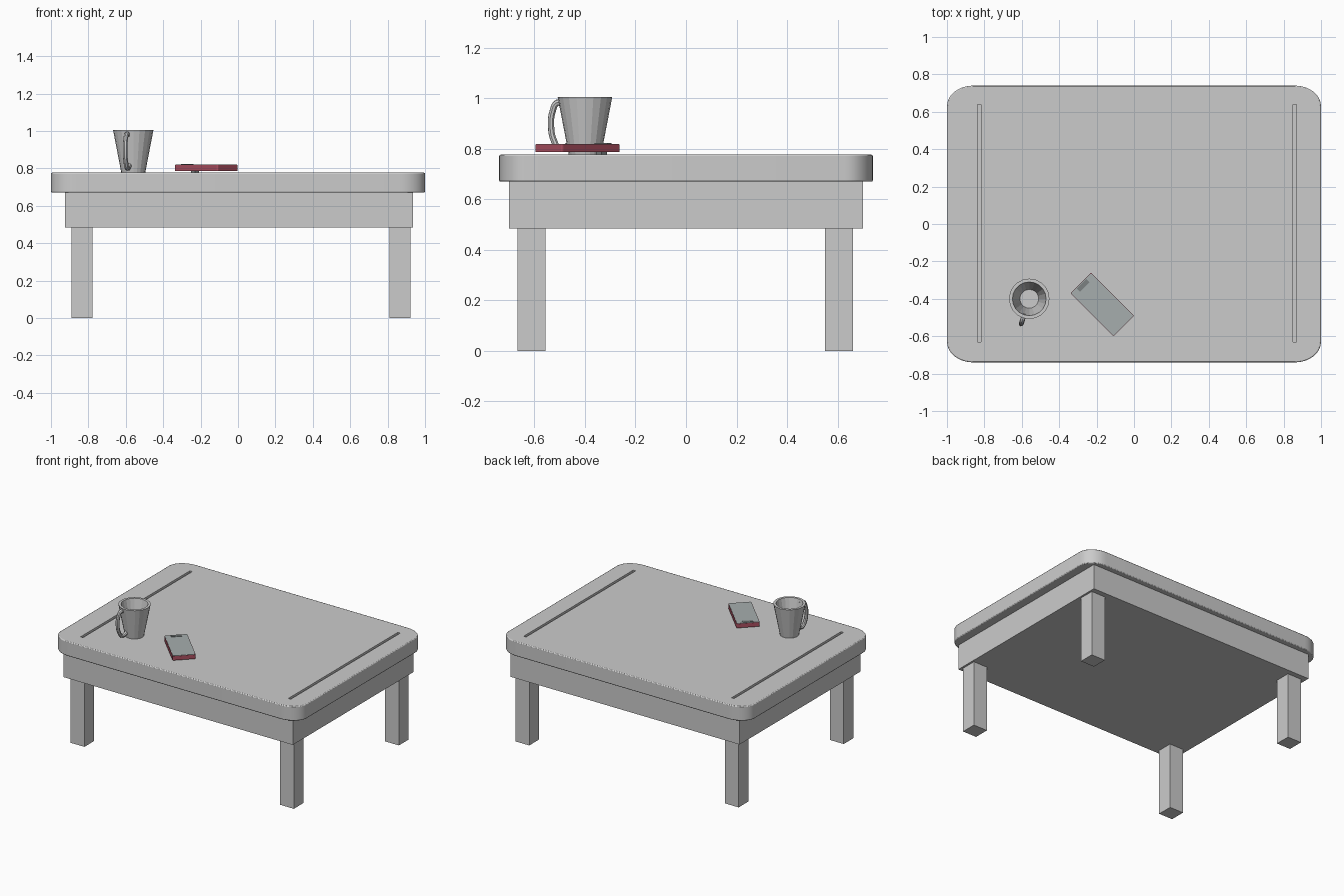
import bpy, bmesh, math
from mathutils import Vector, Matrix

if "Cube" in bpy.data.objects:
    bpy.data.objects.remove(bpy.data.objects["Cube"])


def material(name, rgb):
    m = bpy.data.materials.new(name)
    m.diffuse_color = (*rgb, 1)
    m.use_nodes = True
    m.node_tree.nodes["Principled BSDF"].inputs["Base Color"].default_value = m.diffuse_color
    return m


def add_object(name, bm, mat=None):
    bmesh.ops.recalc_face_normals(bm, faces=bm.faces)
    me = bpy.data.meshes.new(name)
    bm.to_mesh(me)
    bm.free()
    ob = bpy.data.objects.new(name, me)
    bpy.context.collection.objects.link(ob)
    if mat:
        me.materials.append(mat)
    return ob


def box(name, x0, x1, y0, y1, z0, z1, mat=None):
    bm = bmesh.new()
    bmesh.ops.create_cube(bm, size=1)
    bmesh.ops.scale(bm, vec=(x1 - x0, y1 - y0, z1 - z0), verts=bm.verts)
    bmesh.ops.translate(bm, vec=((x0 + x1) / 2, (y0 + y1) / 2, (z0 + z1) / 2), verts=bm.verts)
    return add_object(name, bm, mat)


def rounded_slab(name, hx, hy, rx, ry, z0, z1, steps, mat=None):
    """Rounded rectangle extruded from z0 to z1."""
    bm = bmesh.new()
    verts = []
    for k, (sx, sy) in enumerate(((1, 1), (-1, 1), (-1, -1), (1, -1))):
        for i in range(steps + 1):
            a = math.pi / 2 * (k + i / steps)
            verts.append(bm.verts.new((sx * (hx - rx) + rx * math.cos(a),
                                       sy * (hy - ry) + ry * math.sin(a), z0)))
    face = bm.faces.new(verts)
    ext = bmesh.ops.extrude_face_region(bm, geom=[face])
    top = [g for g in ext["geom"] if isinstance(g, bmesh.types.BMVert)]
    bmesh.ops.translate(bm, vec=(0, 0, z1 - z0), verts=top)
    return add_object(name, bm, mat)


def activate(ob):
    bpy.ops.object.select_all(action='DESELECT')
    ob.select_set(True)
    bpy.context.view_layer.objects.active = ob


def smooth(ob):
    activate(ob)
    bpy.ops.object.shade_smooth_by_angle(angle=math.radians(35))


# Table top with softened rim and two slots
top = rounded_slab("table_top", 1.0, 0.74, 0.14, 0.11, 0.67, 0.777, 8)
bev = top.modifiers.new("soft_rim", 'BEVEL')
bev.width, bev.segments, bev.limit_method = 0.006, 2, 'ANGLE'
bev.angle_limit = math.radians(40)
for side, x in (("left", -0.828), ("right", 0.86)):
    cutter = box("slot_cutter_" + side, x - 0.01, x + 0.01, -0.63, 0.64, 0.762, 0.80)
    cutter.hide_render = True
    cutter.hide_set(True)
    cut = top.modifiers.new("slot_" + side, 'BOOLEAN')
    cut.object, cut.solver = cutter, 'EXACT'
smooth(top)

# Apron and legs
box("apron", -0.925, 0.935, -0.70, 0.70, 0.485, 0.67)
for sx, x in (("left", -0.835), ("right", 0.865)):
    for sy, y in (("front", -0.612), ("back", 0.606)):
        box(f"{sy}_{sx}_leg", x - 0.056, x + 0.056, y - 0.056, y + 0.056, 0, 0.485)

# Mug body: lathed profile
cx, cy = -0.56, -0.40
bm = bmesh.new()
profile = [(0, 0.777), (0.064, 0.777), (0.108, 1.005), (0.09, 1.005), (0.05, 0.80), (0, 0.80)]
pts = [bm.verts.new((cx + r, cy, z)) for r, z in profile]
edges = [bm.edges.new(p) for p in zip(pts, pts[1:])]
bmesh.ops.spin(bm, geom=pts + edges, cent=(cx, cy, 0), axis=(0, 0, 1),
               angle=2 * math.pi, steps=20, use_merge=True)
bmesh.ops.remove_doubles(bm, verts=bm.verts, dist=0.0005)
add_object("mug_body", bm)

# Mug handle: swept curve
path = [(0.088, 0.975), (0.114, 0.983), (0.134, 0.95), (0.141, 0.89),
        (0.130, 0.835), (0.104, 0.80), (0.066, 0.815)]
curve = bpy.data.curves.new("mug_handle", 'CURVE')
curve.dimensions = '3D'
curve.bevel_depth, curve.bevel_resolution = 0.013, 2
curve.resolution_u, curve.use_fill_caps = 4, True
spline = curve.splines.new('BEZIER')
spline.bezier_points.add(len(path) - 1)
heading = math.atan2(-0.14, -0.045)
for bp, (r, z) in zip(spline.bezier_points, path):
    bp.co = (cx + r * math.cos(heading), cy + r * math.sin(heading), z)
    bp.handle_left_type = bp.handle_right_type = 'AUTO'
handle = bpy.data.objects.new("mug_handle", curve)
bpy.context.collection.objects.link(handle)
activate(handle)
bpy.ops.object.convert(target='MESH')
smooth(bpy.context.object)

# Phone: red case, grey screen, speaker bar and camera bump underneath
red = material("case_red", (0.42, 0.08, 0.12))
screen_grey = material("screen_grey", (0.38, 0.42, 0.42))
dark = material("speaker_dark", (0.2, 0.22, 0.22))
phone = [
    rounded_slab("phone_case", 0.163, 0.078, 0.008, 0.008, 0.787, 0.817, 3, red),
    rounded_slab("phone_screen", 0.161, 0.076, 0.008, 0.008, 0.816, 0.820, 3, screen_grey),
    box("phone_speaker", -0.156, -0.132, -0.036, 0.036, 0.818, 0.823, dark),
    box("phone_camera", -0.125, -0.095, 0.01, 0.04, 0.777, 0.788, dark),
]
for part in phone:
    part.data.transform(Matrix.Translation((-0.17, -0.43, 0)) @ Matrix.Rotation(-math.pi / 4, 4, 'Z'))
